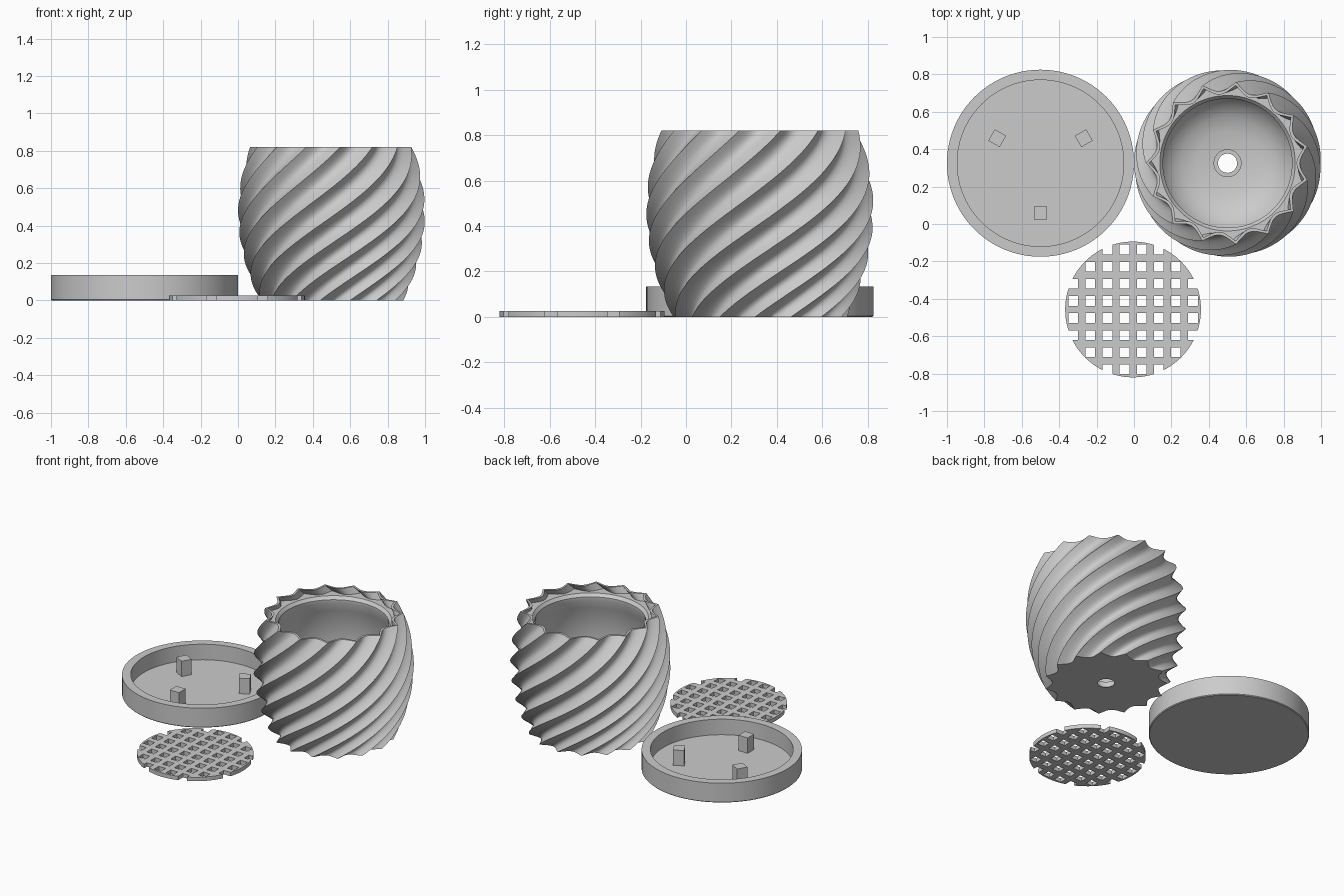
import bpy, bmesh, math
from mathutils import Matrix, Vector

if "Cube" in bpy.data.objects:
    bpy.data.objects.remove(bpy.data.objects["Cube"])

POT, SAUCER, MESH = (0.5, 0.325), (-0.5, 0.325), (-0.005, -0.457)
TEETH, STEPS = 15, 8


def finish(name, bm, loc, smooth=True):
    bmesh.ops.recalc_face_normals(bm, faces=bm.faces)
    me = bpy.data.meshes.new(name)
    bm.to_mesh(me)
    bm.free()
    ob = bpy.data.objects.new(name, me)
    bpy.context.collection.objects.link(ob)
    ob.location = (loc[0], loc[1], 0)
    if smooth:
        bpy.ops.object.select_all(action='DESELECT')
        ob.select_set(True)
        bpy.context.view_layer.objects.active = ob
        bpy.ops.object.shade_smooth_by_angle(angle=math.radians(30))
    return ob


def bridge(bm, rings, closed):
    """Join rings of vertices with quads."""
    count = len(rings) if closed else len(rings) - 1
    for i in range(count):
        a, b = rings[i], rings[(i + 1) % len(rings)]
        n = len(a)
        for j in range(n):
            k = (j + 1) % n
            bm.faces.new((a[j], a[k], b[k], b[j]))


def circle_ring(bm, r, z, n):
    return [bm.verts.new((r * math.cos(2 * math.pi * j / n),
                          r * math.sin(2 * math.pi * j / n), z)) for j in range(n)]


def fluted_ring(bm, z, inset=0.0):
    """Sharp-ridged star section, bulging and twisting with height."""
    n = TEETH * STEPS
    peak = 0.5 - 0.525 * (z - 0.47) ** 2 - inset
    d = 0.82 - z
    phase = math.radians(12 - 128 * d - 45 * d * d)
    ring = []
    for j in range(n):
        r = peak - 0.05 * math.sin(math.pi * (j % STEPS) / STEPS)
        a = phase + 2 * math.pi * j / n
        ring.append(bm.verts.new((r * math.cos(a), r * math.sin(a), z)))
    return ring


# twisted pot: fluted outside, fluted rim recess, round bowl, drain hole
bm = bmesh.new()
n = TEETH * STEPS
rings = [fluted_ring(bm, 0.82 * i / 44) for i in range(45)]
rings += [fluted_ring(bm, z, 0.017) for z in (0.82, 0.80, 0.775)]
bowl = [(0.362, 0.775), (0.345, 0.755), (0.345, 0.735), (0.368, 0.67), (0.388, 0.6),
        (0.402, 0.52), (0.407, 0.44), (0.402, 0.35), (0.385, 0.26), (0.355, 0.18),
        (0.31, 0.12), (0.25, 0.08), (0.17, 0.057), (0.072, 0.05), (0.072, 0.0)]
rings += [circle_ring(bm, r, z, n) for r, z in bowl]
bridge(bm, rings, True)
finish("twisted_pot", bm, POT)

# saucer
bm = bmesh.new()
prof = [(0.495, 0), (0.5, 0.005), (0.5, 0.135), (0.445, 0.135), (0.445, 0.028)]
rings = [circle_ring(bm, r, z, 96) for r, z in prof]
bridge(bm, rings, False)
bm.faces.new(rings[0])
bm.faces.new(rings[-1])
finish("saucer", bm, SAUCER)

# three support posts standing in the saucer
for i, deg in enumerate((-90, 30, 150)):
    a = math.radians(deg)
    m = (Matrix.Rotation(a, 4, 'Z') @ Matrix.Translation((0.267, 0, 0.078))
         @ Matrix.Diagonal((0.07, 0.07, 0.112, 1)))
    bm = bmesh.new()
    bmesh.ops.create_cube(bm, size=1, matrix=m)
    finish(f"support_post_{i + 1}", bm, SAUCER, smooth=False)

# drainage grid: disc with square holes
bm = bmesh.new()
rings = [circle_ring(bm, 0.363, z, 96) for z in (0, 0.027)]
bridge(bm, rings, False)
bm.faces.new(rings[0])
bm.faces.new(rings[1])
grid = finish("drainage_grid", bm, MESH, smooth=False)

pitch, hole = 0.0915, 0.052
bm = bmesh.new()
for i in range(8):
    for j in range(8):
        p = Vector(((i - 3.5) * pitch, (j - 3.5) * pitch, 0.013))
        if p.length < 0.385:
            bmesh.ops.create_cube(bm, size=1, matrix=Matrix.Translation(p)
                                  @ Matrix.Diagonal((hole, hole, 0.1, 1)))
cutter = finish("hole_cutter", bm, MESH, smooth=False)
cutter.hide_render = True

mod = grid.modifiers.new("holes", 'BOOLEAN')
mod.operation = 'DIFFERENCE'
mod.solver = 'EXACT'
mod.object = cutter
bpy.context.view_layer.update()
dg = bpy.context.evaluated_depsgraph_get()
cut = bpy.data.meshes.new_from_object(grid.evaluated_get(dg))
grid.modifiers.clear()
grid.data = cut
bpy.data.objects.remove(cutter)
